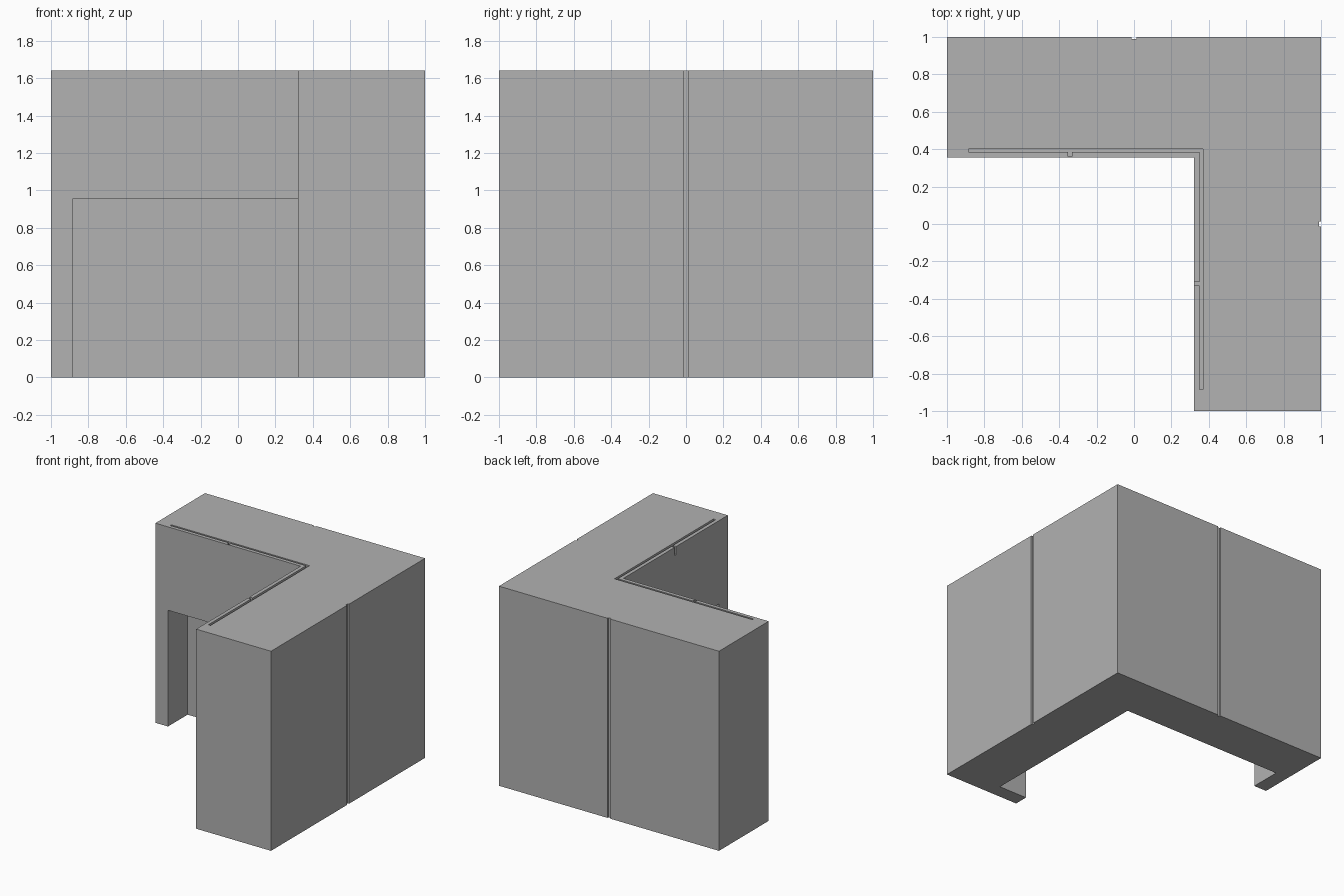
import bpy
import bmesh

if "Cube" in bpy.data.objects:
    bpy.data.objects.remove(bpy.data.objects["Cube"], do_unlink=True)

HEIGHT = 1.64
INNER_X, INNER_Y = 0.32, 0.355   # inner walls of the two wings
TRACK_DEPTH = 0.066

grey = bpy.data.materials.new("plain grey")
grey.use_nodes = True
grey.diffuse_color = (0.445, 0.445, 0.445, 1)
grey.node_tree.nodes["Principled BSDF"].inputs["Base Color"].default_value = grey.diffuse_color


def prism(name, outline, z0, z1):
    """Extrude a flat outline from z0 to z1."""
    bm = bmesh.new()
    face = bm.faces.new([bm.verts.new((x, y, z0)) for x, y in outline])
    up = bmesh.ops.extrude_face_region(bm, geom=[face])["geom"]
    bmesh.ops.translate(bm, vec=(0, 0, z1 - z0),
                        verts=[v for v in up if isinstance(v, bmesh.types.BMVert)])
    bmesh.ops.recalc_face_normals(bm, faces=bm.faces)
    mesh = bpy.data.meshes.new(name)
    bm.to_mesh(mesh)
    bm.free()
    mesh.materials.append(grey)
    obj = bpy.data.objects.new(name, mesh)
    bpy.context.collection.objects.link(obj)
    return obj


def corner_shape(x0, x1, y0, y1, end_x, end_y):
    """L outline: one arm runs to end_x, the other to end_y."""
    return [(end_x, y1), (end_x, y0), (x0, y0), (x0, end_y), (x1, end_y), (x1, y1)]


def rect(x0, x1, y0, y1):
    return [(x0, y0), (x1, y0), (x1, y1), (x0, y1)]


# Corner body
body = prism("corner_body", corner_shape(INNER_X, 1, INNER_Y, 1, -1, -1), 0, HEIGHT)

top = HEIGHT + 0.1
floor = HEIGHT - TRACK_DEPTH
cutters = [
    # Low recess wrapping the inside corner, leaving a leg at each end
    prism("recess_cutter", corner_shape(0.2, 0.575, 0.2, 0.61, -0.885, -0.885), -0.1, 0.955),
    # Narrow track sunk in the top
    prism("track_cutter", corner_shape(0.35, 0.37, 0.385, 0.4, -0.885, -0.885), floor, top),
    # Small notches beside the track
    prism("side_notch_cutter", rect(0.2, 0.36, -0.33, -0.31), floor, top),
    prism("back_notch_cutter", rect(-0.352, -0.332, 0.36, 0.392), floor, top),
    # Vertical grooves on the outer walls
    prism("side_groove_cutter", rect(0.988, 1.1, -0.013, 0.013), -0.1, top),
    prism("back_groove_cutter", rect(-0.013, 0.013, 0.988, 1.1), -0.1, top),
]
for cutter in cutters:
    cutter.hide_render = True
    cut = body.modifiers.new(cutter.name, 'BOOLEAN')
    cut.operation = 'DIFFERENCE'
    cut.solver = 'EXACT'
    cut.object = cutter

# Bake the cuts and drop the helpers
bpy.context.view_layer.update()
result = bpy.data.meshes.new_from_object(
    body.evaluated_get(bpy.context.evaluated_depsgraph_get()))
body.modifiers.clear()
body.data = result
for cutter in cutters:
    bpy.data.objects.remove(cutter, do_unlink=True)
